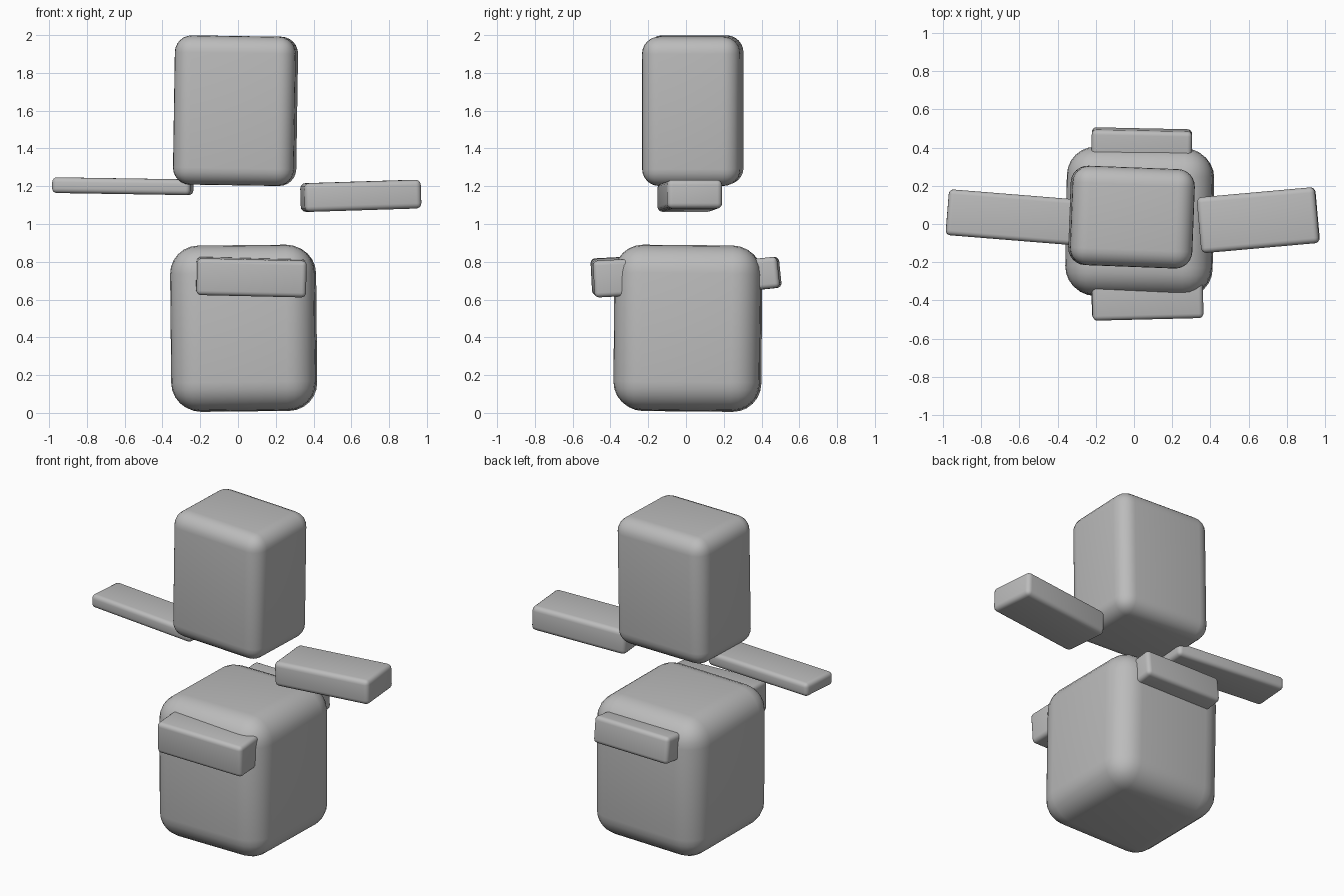
import bpy
from math import radians

if "Cube" in bpy.data.objects:
    bpy.data.objects.remove(bpy.data.objects["Cube"], do_unlink=True)

# One plain grey for every part
grey = bpy.data.materials.new("plain_grey")
grey.use_nodes = True
colour = (0.5, 0.5, 0.5, 1)
grey.diffuse_color = colour
grey.node_tree.nodes["Principled BSDF"].inputs["Base Color"].default_value = colour


def rounded_block(name, centre, size, tilt, radius, segments):
    """A box with rounded edges, tilted by degrees around x, y and z."""
    bpy.ops.mesh.primitive_cube_add(size=1, location=centre)
    block = bpy.context.object
    block.name = name
    block.scale = size
    bpy.ops.object.transform_apply(location=False, rotation=False, scale=True)
    block.rotation_euler = [radians(a) for a in tilt]
    bevel = block.modifiers.new("rounded_edges", "BEVEL")
    bevel.width = radius
    bevel.segments = segments
    bevel.limit_method = "NONE"
    bpy.ops.object.modifier_apply(modifier=bevel.name)
    bpy.ops.object.shade_smooth_by_angle(angle=radians(40))
    block.data.materials.append(grey)
    return block


# Large blocks
rounded_block("lower_body", (0.03, 0.01, 0.448), (0.765, 0.775, 0.876), (-0.5, -0.6, -1), 0.15, 6)
rounded_block("upper_body", (-0.013, 0.036, 1.6), (0.64, 0.52, 0.79), (0, 0.9, -2.2), 0.09, 6)

# Side arms
rounded_block("right_arm", (-0.61, 0.033, 1.2), (0.735, 0.24, 0.083), (0, 0.9, -4.6), 0.025, 4)
rounded_block("left_arm", (0.65, 0.02, 1.149), (0.62, 0.293, 0.152), (0, -1.8, 5.1), 0.028, 4)

# Plates set into the front and back of the lower body
rounded_block("front_plate", (0.07, -0.39, 0.719), (0.58, 0.21, 0.195), (3, 1.3, 1.4), 0.025, 4)
rounded_block("back_plate", (0.04, 0.39, 0.735), (0.525, 0.21, 0.165), (6, 0, -1.2), 0.025, 4)
